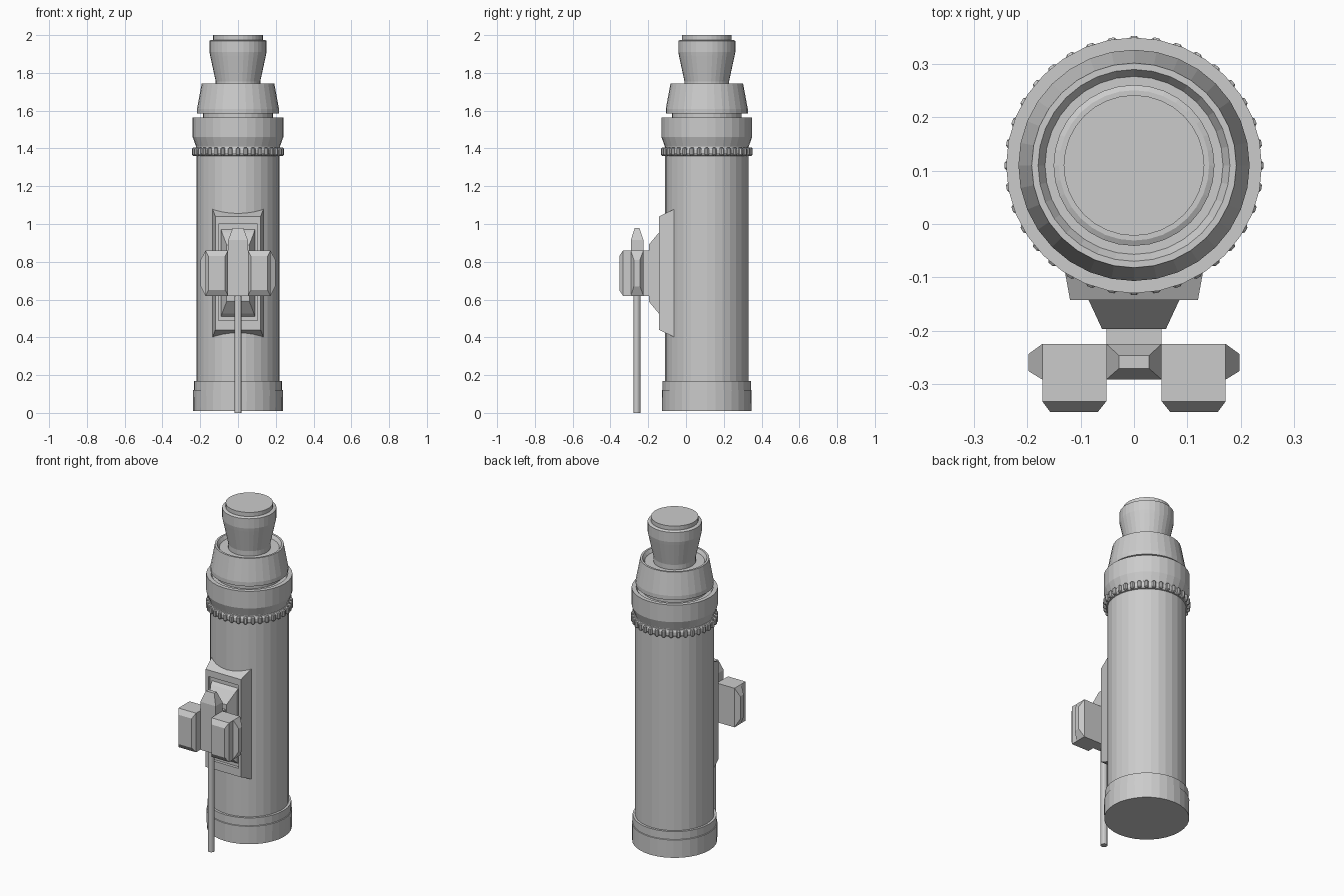
import bpy, bmesh
from math import sin, cos, pi, tau
from mathutils import Matrix

if "Cube" in bpy.data.objects:
    bpy.data.objects.remove(bpy.data.objects["Cube"])

CY = 0.11  # y of the cylinder axis


def finish(bm, name):
    bmesh.ops.recalc_face_normals(bm, faces=bm.faces[:])
    mesh = bpy.data.meshes.new(name)
    bm.to_mesh(mesh)
    bm.free()
    ob = bpy.data.objects.new(name, mesh)
    bpy.context.collection.objects.link(ob)
    return ob


def skin(name, rings):
    """Bridge consecutive rings of points and cap both ends."""
    bm = bmesh.new()
    loops = [[bm.verts.new(p) for p in ring] for ring in rings]
    n = len(loops[0])
    for a, b in zip(loops, loops[1:]):
        for i in range(n):
            j = (i + 1) % n
            bm.faces.new((a[i], a[j], b[j], b[i]))
    bm.faces.new(loops[0])
    bm.faces.new(loops[-1])
    return finish(bm, name)


def lathe(name, profile, x=0, y=CY, n=32):
    """Turned part from (radius, z) pairs."""
    return skin(name, [[(x + r * cos(tau * i / n), y + r * sin(tau * i / n), z)
                        for i in range(n)] for r, z in profile])


def loft(name, axis, rects):
    """Rectangular sections (a0, a1, b0, b1, c) stacked along an axis."""
    order = {'X': lambda a, b, c: (c, a, b),
             'Y': lambda a, b, c: (a, c, b),
             'Z': lambda a, b, c: (a, b, c)}[axis]
    return skin(name, [[order(a, b, c) for a, b in
                        ((a0, b0), (a1, b0), (a1, b1), (a0, b1))]
                       for a0, a1, b0, b1, c in rects])


# Turned housing
lathe("base_cap", [(.237, .01), (.238, .12), (.234, .122), (.234, .17), (.21, .17)])
lathe("body_tube", [(.22, .15), (.22, 1.40)])
lathe("grip_ring", [(.21, 1.357), (.226, 1.362), (.233, 1.375), (.233, 1.392),
                    (.226, 1.405), (.21, 1.408)])
lathe("collar", [(.222, 1.39), (.222, 1.41), (.24, 1.46), (.24, 1.565), (.215, 1.565),
                 (.208, 1.555), (.18, 1.555)])
lathe("collar_neck", [(.185, 1.54), (.185, 1.60)])
lathe("shoulder_cone", [(.18, 1.585), (.217, 1.585), (.217, 1.61), (.192, 1.745),
                        (.18, 1.745), (.167, 1.725), (.11, 1.725)])
lathe("top_knob", [(.118, 1.72), (.118, 1.755), (.147, 1.89), (.151, 1.91), (.151, 1.97),
                   (.141, 1.975), (.132, 1.975), (.132, 2.0)])

# Knurled beads around the grip ring
bm = bmesh.new()
for i in range(36):
    m = (Matrix.Translation((0, CY, 0)) @ Matrix.Rotation(tau * i / 36 - pi / 2, 4, 'Z')
         @ Matrix.Translation((.231, 0, 1.383)) @ Matrix.Diagonal((.024, .022, .044, 1)))
    bmesh.ops.create_cube(bm, size=1, matrix=m)
bmesh.ops.bevel(bm, geom=bm.edges[:], offset=.006, segments=1, affect='EDGES')
finish(bm, "grip_beads")

# Mounting plate with recessed window, and the raised pad inside it
loft("mount_plate", 'Y', [(-.135, .135, .40, 1.08, -.06), (-.12, .12, .44, 1.04, -.143),
                          (-.102, .102, .49, 1.0, -.143), (-.102, .102, .49, 1.0, -.125)])
loft("mount_pad", 'Y', [(-.09, .09, .505, .975, -.12), (-.085, .085, .525, .955, -.143),
                        (-.06, .06, .59, .89, -.197)])

# Clamp: arm, pointed centre post, and two side blocks
loft("clamp_arm", 'Y', [(-.052, .052, .62, .86, -.19), (-.052, .052, .62, .86, -.24)])
loft("centre_post", 'Z', [(-.052, .052, -.292, -.225, .62), (-.052, .052, -.292, -.225, .915),
                          (-.028, .028, -.271, -.247, .98)])
for s, side in ((1, "right"), (-1, "left")):
    loft("side_block_" + side, 'Y',
         [(s * .052, s * .172, .62, .86, -.225), (s * .052, s * .172, .62, .86, -.333),
          (s * .068, s * .157, .65, .83, -.353)])
    loft("side_lug_" + side, 'X',
         [(-.292, -.225, .62, .86, s * .165), (-.292, -.225, .62, .86, s * .172),
          (-.276, -.244, .67, .81, s * .198)])

# Hanging rod
lathe("rod", [(.019, 0), (.019, .63)], y=-.26, n=12)
